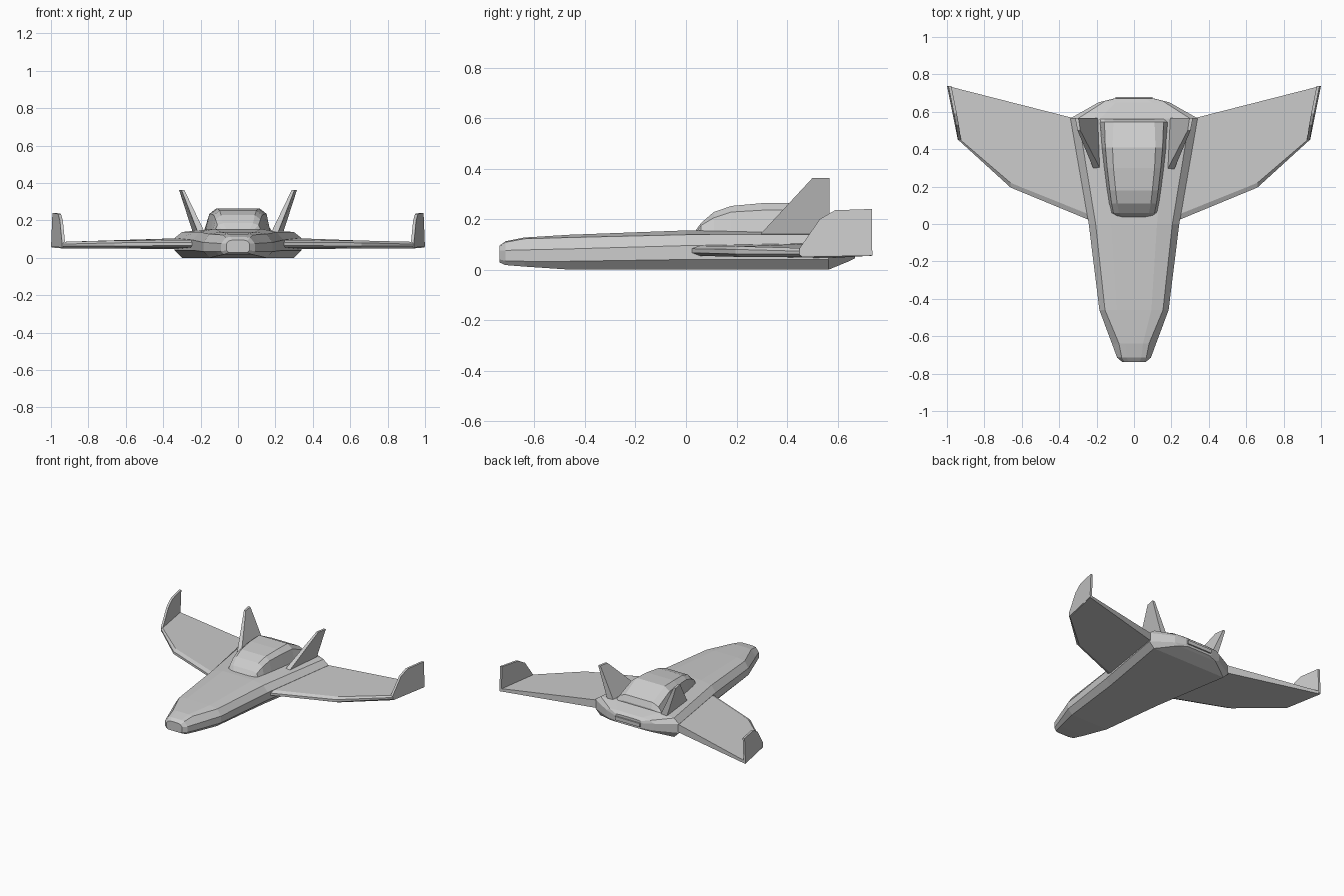
import bpy, bmesh


def loft(name, rings, mirror=False):
    """Bridge equal-length closed rings and cap both ends."""
    bm = bmesh.new()
    loops = [[bm.verts.new(p) for p in ring] for ring in rings]
    n = len(loops[0])
    for a, b in zip(loops, loops[1:]):
        for i in range(n):
            j = (i + 1) % n
            bm.faces.new((a[i], a[j], b[j], b[i]))
    bm.faces.new(loops[0][::-1])
    bm.faces.new(loops[-1])
    bmesh.ops.recalc_face_normals(bm, faces=bm.faces)
    mesh = bpy.data.meshes.new(name)
    bm.to_mesh(mesh)
    bm.free()
    ob = bpy.data.objects.new(name, mesh)
    bpy.context.collection.objects.link(ob)
    if mirror:
        mod = ob.modifiers.new("mirror", "MIRROR")
        mod.use_mirror_merge = False
    return ob


def section(y, half):
    """Symmetric cross-section from its right half, listed bottom to top."""
    return [(x, y, z) for x, z in half] + [(-x, y, z) for x, z in half[::-1]]


# Hull: y, bottom / side / shoulder half-widths, heights bottom, low, high, shoulder, crown
hull = [
    (-0.738, .050, .062, .050, .028, .040, .075, .090, .095),
    (-0.715, .075, .090, .065, .018, .035, .076, .108, .112),
    (-0.640, .100, .118, .080, .012, .033, .078, .122, .127),
    (-0.460, .150, .185, .155, .000, .033, .082, .127, .138),
    (0.000, .205, .242, .205, .000, .040, .095, .138, .155),
    (0.565, .300, .340, .298, .000, .040, .105, .138, .145),
    (0.650, .160, .190, .165, .035, .050, .100, .118, .122),
    (0.670, .090, .110, .100, .045, .055, .090, .103, .106),
]
loft("hull", [section(y, [(b, z0), (w, zl), (w, zh), (t, zs), (t * .6, z1)])
              for y, b, w, t, z0, zl, zh, zs, z1 in hull])

# Canopy: y, base half-width, top half-width, shoulder height, top height
canopy = [
    (0.035, .090, .060, .142, .150),
    (0.060, .125, .080, .175, .185),
    (0.110, .135, .090, .205, .228),
    (0.180, .145, .098, .228, .252),
    (0.300, .160, .110, .235, .263),
    (0.410, .172, .115, .235, .264),
    (0.545, .182, .110, .175, .195),
    (0.562, .183, .110, .145, .155),
]
loft("canopy", [section(y, [(b, .12), (b, .142), ((b * 2 + t) / 3, zs), (t, zt)])
                for y, b, t, zs, zt in canopy])

# Wing: x, y, bottom height, top height, inset of the upper and lower skins
wing = [(.200, .005, .055, .095, .03), (.660, .195, .050, .092, .025),
        (.940, .450, .050, .085, .01), (.998, .738, .055, .075, 0),
        (.300, .560, .045, .105, 0)]
loft("wing", [
    [(x, y + d, zb) for x, y, zb, zt, d in wing],
    [(x, y, zb + .012) for x, y, zb, zt, d in wing],
    [(x, y, zt - .012) for x, y, zb, zt, d in wing],
    [(x, y + d, zt) for x, y, zb, zt, d in wing]], mirror=True)


# Upright plates: inner and outer faces from one side profile
def plate(name, inner, outer):
    loft(name, [inner, outer], mirror=True)


# Winglets follow the swept wing tip
tip = [(.45, .055), (.45, .085), (.53, .2), (.59, .235), (.737, .24), (.737, .06)]


def tip_x(y, z):
    return .942 + (y - .45) * .2 - (z - .06) * .04


plate("winglet", [(tip_x(y, z) - .016, y, z) for y, z in tip],
      [(tip_x(y, z), y, z) for y, z in tip])

# Canted tail fins, thicker at the root
plate("tail_fin",
      [(.175, .285, .13), (.287, .500, .362), (.297, .568, .362), (.188, .568, .13)],
      [(.212, .285, .13), (.302, .500, .362), (.315, .568, .362), (.240, .568, .13)])

# Exhaust slot on the tail
loft("exhaust_slot", [[(x, y, z) for x, z in
                       ((-.1, .062), (.1, .062), (.1, .088), (-.1, .088))]
                      for y in (.655, .68)])
